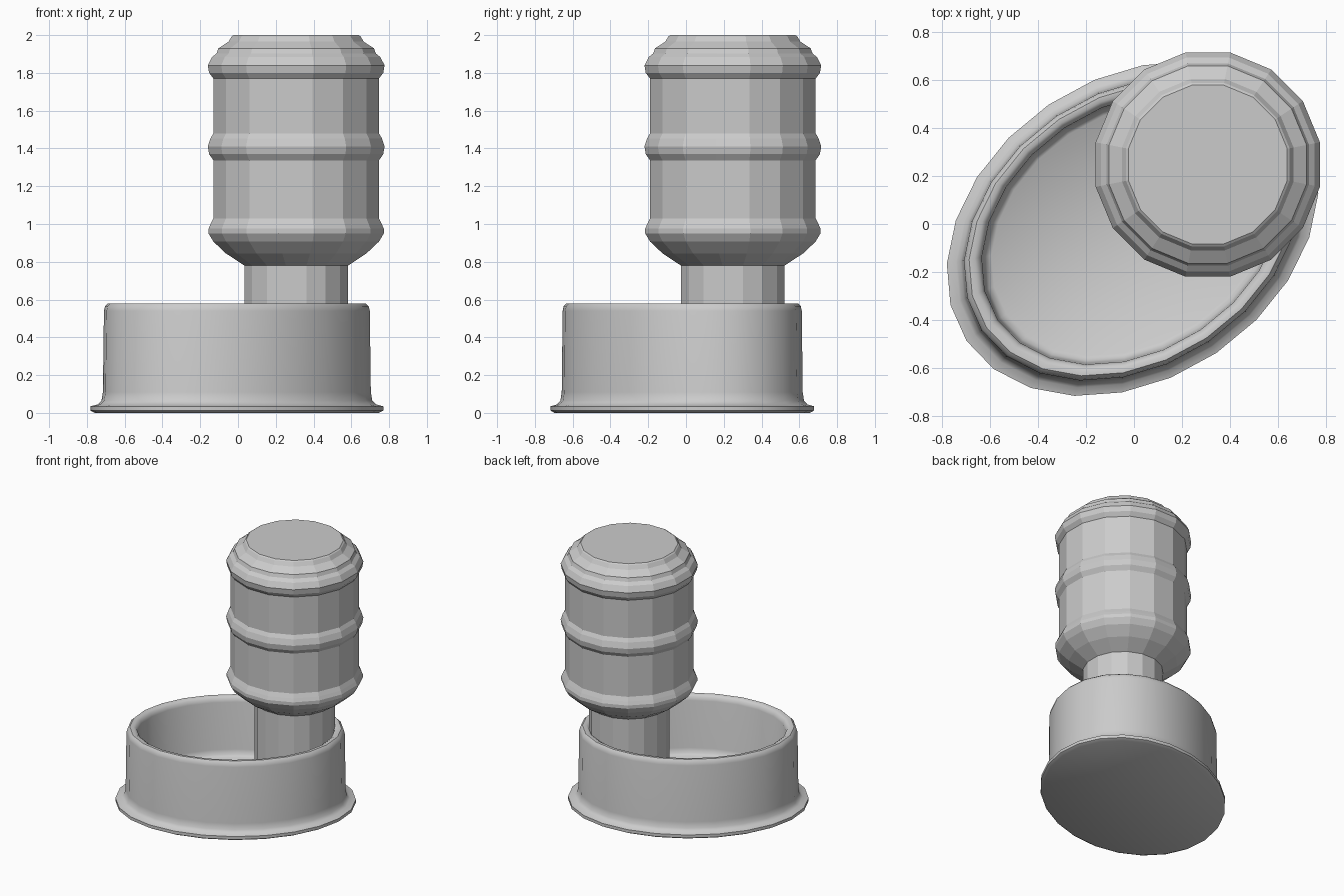
import bpy, bmesh
from math import sin, cos, pi, radians

if "Cube" in bpy.data.objects:
    bpy.data.objects.remove(bpy.data.objects["Cube"])


def lathe(name, profile, sides, centre, ratio=1.0, turn=0.0, phase=0.0):
    """Sweep an (r, z) profile round an ellipse, capping or closing both ends."""
    bm = bmesh.new()
    rings = []
    for r, z in profile:
        ring = []
        for i in range(sides):
            t = 2 * pi * (i + phase) / sides
            x, y = r * cos(t), r * ratio * sin(t)
            ring.append(bm.verts.new((x * cos(turn) - y * sin(turn),
                                      x * sin(turn) + y * cos(turn), z)))
        rings.append(ring)
    for a, b in zip(rings, rings[1:]):
        for i in range(sides):
            j = (i + 1) % sides
            bm.faces.new((a[i], a[j], b[j], b[i]))
    bm.faces.new(rings[0][::-1])
    bm.faces.new(rings[-1])
    bmesh.ops.recalc_face_normals(bm, faces=bm.faces[:])
    mesh = bpy.data.meshes.new(name)
    bm.to_mesh(mesh)
    bm.free()
    ob = bpy.data.objects.new(name, mesh)
    ob.location = (centre[0], centre[1], 0)
    bpy.context.collection.objects.link(ob)
    return ob


# Oval bowl with a flared foot, rounded rim and hollow inside
A = 0.836
bowl_profile = [(0.97, 0), (1.0, 0.012), (1.0, 0.035), (0.95, 0.045),
                (0.925, 0.065), (0.915, 0.11), (0.908, 0.54), (0.9, 0.565),
                (0.88, 0.58), (0.85, 0.58), (0.825, 0.568), (0.812, 0.54),
                (0.805, 0.18), (0.79, 0.145), (0.76, 0.13)]
bowl = lathe("bowl", [(r * A, z) for r, z in bowl_profile], 24,
             (-0.006, -0.02), ratio=0.748, turn=radians(34))
bpy.context.view_layer.objects.active = bowl
bowl.select_set(True)
bpy.ops.object.shade_smooth_by_angle(angle=radians(40))

# Neck standing in the bowl
CENTRE = (0.308, 0.248)
lathe("neck", [(0.28, 0.10), (0.28, 0.80)], 16, CENTRE, phase=0.5)

# Faceted water bottle with three raised bands and a stepped top
bottle_profile = [(0.28, 0.78), (0.38, 0.845), (0.447, 0.907), (0.473, 0.95),
                  (0.473, 0.975), (0.462, 1.0), (0.447, 1.03),
                  (0.447, 1.337), (0.47, 1.37), (0.477, 1.41), (0.463, 1.453), (0.447, 1.48),
                  (0.447, 1.77), (0.47, 1.80), (0.477, 1.84), (0.455, 1.883),
                  (0.43, 1.903), (0.42, 1.93), (0.365, 1.965), (0.348, 1.993), (0.338, 2.0)]
lathe("bottle", bottle_profile, 16, CENTRE, phase=0.5)
